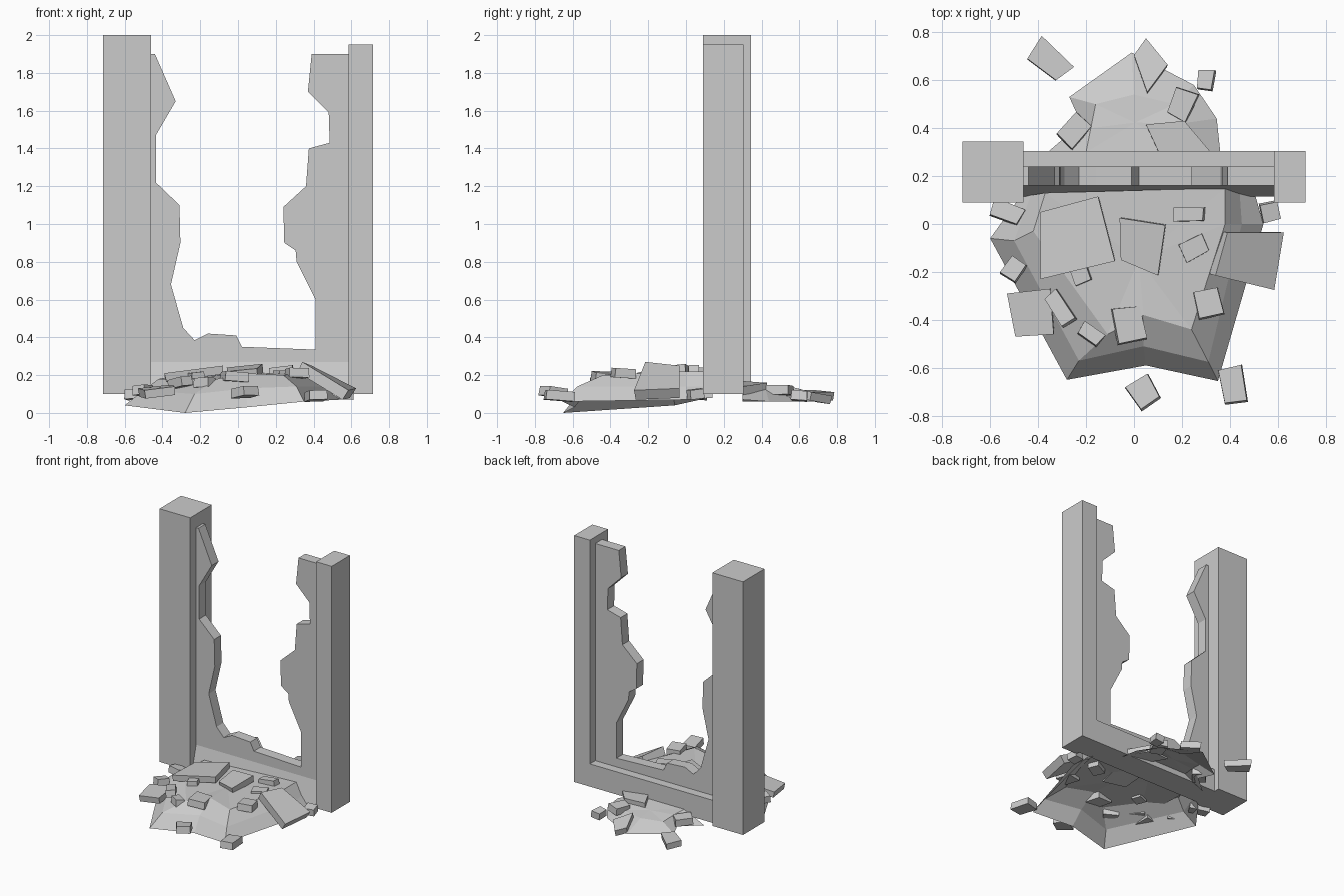
import bpy, bmesh, random
from mathutils import Vector, Euler, Matrix

random.seed(4)
stone = bpy.data.materials.new("grey stone")
stone.diffuse_color = (0.6, 0.6, 0.6, 1)


def add_mesh(name, verts, faces):
    me = bpy.data.meshes.new(name)
    me.from_pydata(verts, [], faces)
    me.materials.append(stone)
    ob = bpy.data.objects.new(name, me)
    bpy.context.collection.objects.link(ob)
    return ob


def recalc(ob):
    bm = bmesh.new()
    bm.from_mesh(ob.data)
    bmesh.ops.recalc_face_normals(bm, faces=bm.faces)
    bm.to_mesh(ob.data)
    bm.free()


def prism(name, a, b):
    """Solid between two matching outlines."""
    n = len(a)
    faces = [tuple(range(n)), tuple(range(2 * n - 1, n - 1, -1))]
    faces += [(i, (i + 1) % n, (i + 1) % n + n, i + n) for i in range(n)]
    ob = add_mesh(name, list(a) + list(b), faces)
    recalc(ob)
    return ob


def box(name, x0, x1, y0, y1, z0, z1):
    q = [(x0, y0), (x1, y0), (x1, y1), (x0, y1)]
    return prism(name, [(x, y, z0) for x, y in q], [(x, y, z1) for x, y in q])


# Posts
box("left_post", -0.715, -0.46, 0.09, 0.345, 0.1, 2.0)
box("right_post", 0.585, 0.715, 0.09, 0.305, 0.1, 1.95)

# Plinth: sloping front, flat ledge behind the wall
section = [(0.115, 0.1), (0.305, 0.1), (0.305, 0.27), (0.16, 0.27)]
prism("wall_plinth", [(-0.46, y, z) for y, z in section],
      [(0.585, y, z) for y, z in section])

# Broken wall: jagged outline between the posts
jagged = [(-0.46, 1.9), (-0.44, 1.9), (-0.33, 1.65), (-0.435, 1.47), (-0.435, 1.22),
          (-0.31, 1.1), (-0.305, 0.9), (-0.355, 0.68), (-0.29, 0.45), (-0.23, 0.385),
          (-0.16, 0.42), (-0.01, 0.41), (0.02, 0.35), (0.41, 0.335), (0.41, 0.6),
          (0.31, 0.8), (0.305, 0.86), (0.245, 0.9), (0.24, 1.09), (0.36, 1.2),
          (0.375, 1.4), (0.485, 1.43), (0.48, 1.59), (0.37, 1.7), (0.39, 1.9),
          (0.585, 1.9), (0.585, 0.26), (-0.46, 0.26)]
prism("broken_wall", [(x, 0.16, z) for x, z in jagged],
      [(x, 0.24, z) for x, z in jagged])


# Rubble mounds: open shells of rings closed by a cap
def mound(name, rings):
    n = len(rings[0])
    verts = [p for r in rings for p in r]
    faces = [(k * n + i, k * n + i + 1, k * n + n + i + 1, k * n + n + i)
             for k in range(len(rings) - 1) for i in range(n - 1)]
    top = rings[-1]
    c = len(verts)
    verts.append(tuple(sum(p[j] for p in top) / n for j in range(3)))
    base = (len(rings) - 1) * n
    faces += [(base + i, base + (i + 1) % n, c) for i in range(n)]
    add_mesh(name, verts, faces)


mound("front_rubble_mound", [
    [(-0.47, 0.12, 0.08), (-0.6, -0.06, 0.04), (-0.28, -0.65, 0), (0.05, -0.59, 0.03),
     (0.35, -0.655, 0.06), (0.54, 0.0, 0.07), (0.5, 0.14, 0.08)],
    [(-0.43, 0.12, 0.12), (-0.5, -0.07, 0.12), (-0.23, -0.57, 0.1), (0.04, -0.51, 0.13),
     (0.31, -0.575, 0.14), (0.45, 0.0, 0.14), (0.44, 0.14, 0.14)],
    [(-0.37, 0.13, 0.19), (-0.42, -0.03, 0.18), (-0.11, -0.46, 0.18), (0.04, -0.38, 0.21),
     (0.24, -0.44, 0.2), (0.38, 0.0, 0.22), (0.38, 0.15, 0.22)]])
mound("back_rubble_mound", [
    [(0.36, 0.3, 0.07), (0.345, 0.44, 0.06), (0.25, 0.58, 0.06), (-0.01, 0.715, 0.06),
     (-0.27, 0.53, 0.06), (-0.22, 0.42, 0.06), (-0.36, 0.3, 0.06)],
    [(0.2, 0.3, 0.14), (0.2, 0.42, 0.13), (0.17, 0.5, 0.11), (0, 0.54, 0.11),
     (-0.16, 0.5, 0.11), (-0.18, 0.4, 0.13), (-0.2, 0.3, 0.14)]])


# Large broken slabs: top corners, with a slightly smaller underside
def slab(name, corners, thick=0.045):
    top = [Vector(c) for c in corners]
    mid = sum(top, Vector()) / 4
    normal = (top[2] - top[0]).cross(top[3] - top[1]).normalized()
    if normal.z < 0:
        normal = -normal
    prism(name, top, [mid + (p - mid) * 0.97 - normal * thick for p in top])


slab("left_slab", [(-0.39, 0.05, 0.2), (-0.15, 0.115, 0.24),
                   (-0.08, -0.155, 0.25), (-0.39, -0.23, 0.21)])
slab("middle_slab", [(-0.06, 0.025, 0.24), (0.13, -0.005, 0.26),
                     (0.1, -0.215, 0.235), (-0.055, -0.15, 0.22)])
slab("right_slab", [(0.39, -0.035, 0.25), (0.625, -0.035, 0.13),
                    (0.585, -0.275, 0.12), (0.34, -0.215, 0.27)], 0.06)
slab("left_corner_slab", [(-0.53, -0.29, 0.13), (-0.35, -0.27, 0.15),
                          (-0.335, -0.46, 0.14), (-0.495, -0.47, 0.12)])
slab("back_slab", [(0.05, 0.415, 0.16), (0.21, 0.43, 0.16),
                   (0.32, 0.3, 0.14), (0.11, 0.285, 0.17)])
slab("back_tip_slab", [(0, 0.705, 0.1), (0.05, 0.775, 0.09),
                       (0.14, 0.665, 0.11), (0.055, 0.55, 0.14)])
slab("far_back_slab", [(-0.445, 0.69, 0.12), (-0.385, 0.785, 0.11),
                       (-0.25, 0.655, 0.11), (-0.325, 0.6, 0.12)])

# Small chunks: x, y, z, width, depth, turn (radians)
chunks = [(0.3, 0.6, 0.09, 0.07, 0.09, -0.1), (0.2, 0.5, 0.12, 0.1, 0.13, -0.4),
          (-0.25, 0.39, 0.11, 0.13, 0.1, 0.8), (0.23, 0.04, 0.22, 0.13, 0.06, 0),
          (0.25, -0.1, 0.2, 0.12, 0.09, 0.5), (0.31, -0.33, 0.21, 0.11, 0.13, 0.2),
          (-0.02, -0.42, 0.19, 0.13, 0.16, 0.15), (-0.18, -0.46, 0.16, 0.11, 0.06, -0.6),
          (-0.31, -0.35, 0.16, 0.07, 0.15, 0.6), (-0.22, -0.21, 0.19, 0.08, 0.08, 0.3),
          (-0.5, -0.19, 0.12, 0.08, 0.1, -0.6), (0.04, -0.7, 0.11, 0.11, 0.12, 0.55),
          (0.41, -0.67, 0.09, 0.11, 0.16, 0.2), (-0.53, 0.05, 0.1, 0.14, 0.08, -0.4),
          (0.57, 0.05, 0.1, 0.08, 0.08, 0.2)]
for i, (x, y, z, w, d, turn) in enumerate(chunks):
    tilt = [random.uniform(-0.15, 0.15) for _ in range(2)]
    m = Matrix.Translation((x, y, z)) @ Euler((*tilt, turn)).to_matrix().to_4x4()
    quad = [(sx * w / 2 * random.uniform(0.85, 1.05), sy * d / 2 * random.uniform(0.85, 1.05))
            for sx, sy in ((-1, -1), (1, -1), (1, 1), (-1, 1))]
    prism(f"rubble_chunk_{i + 1}", [m @ Vector((a, b, -0.025)) for a, b in quad],
          [m @ Vector((a * 0.95, b * 0.95, 0.025)) for a, b in quad])
